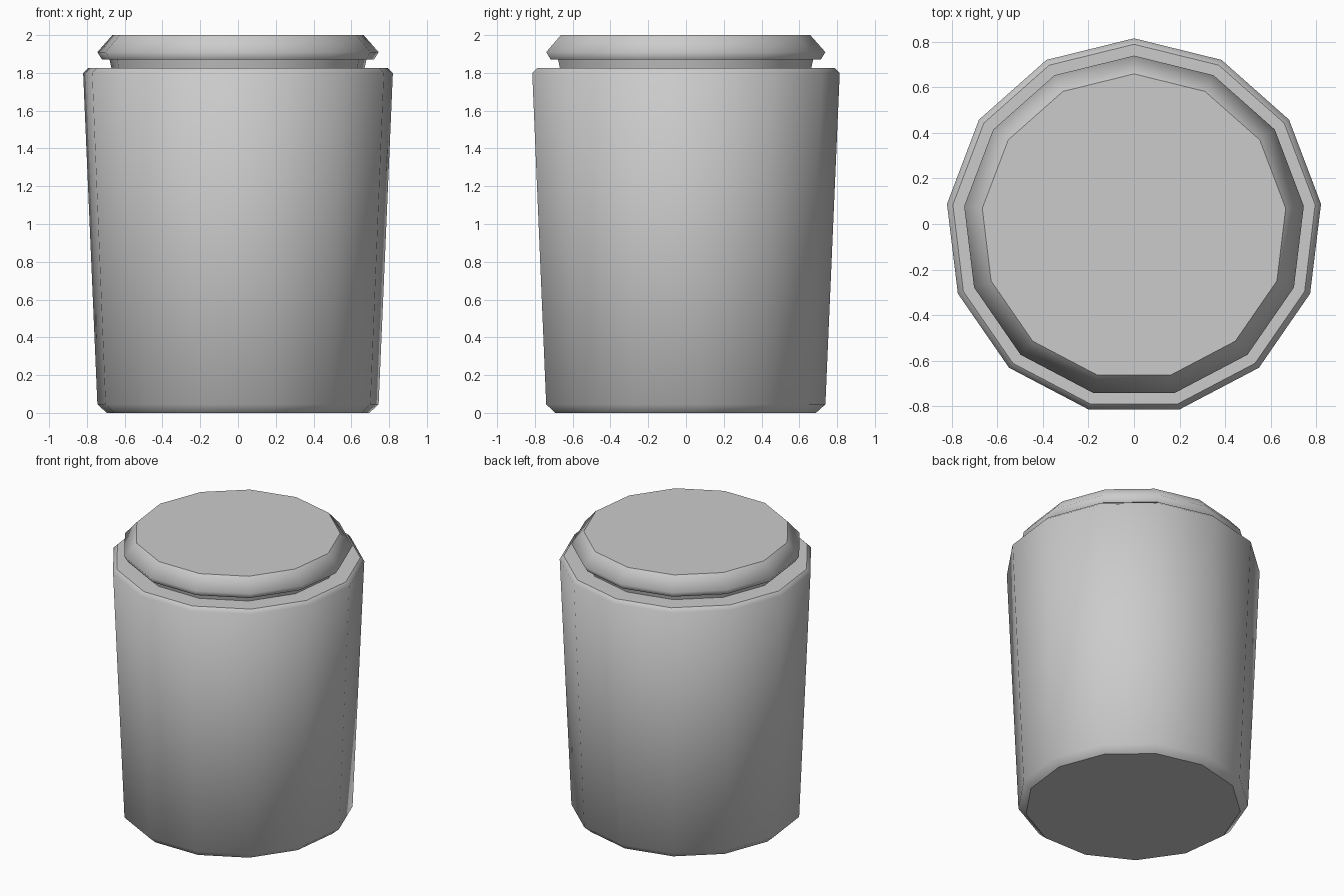
import bpy, bmesh, math

SIDES = 13
Y_SHIFT = -0.012  # centres the odd-sided outline on y

cube = bpy.data.objects.get("Cube")
if cube:
    bpy.data.objects.remove(cube, do_unlink=True)

grey = bpy.data.materials.new("light_grey")
grey.use_nodes = True
colour = (0.6, 0.6, 0.6, 1)
grey.diffuse_color = colour
grey.node_tree.nodes["Principled BSDF"].inputs["Base Color"].default_value = colour


def lathe(name, profile, cap_bottom=False, cap_top=False):
    """Spin (radius, height, is_sharp) rings into a smooth many-sided part."""
    bm = bmesh.new()
    rings = []
    for radius, height, _ in profile:
        ring = []
        for i in range(SIDES):
            a = math.pi / 2 + i * math.tau / SIDES
            ring.append(bm.verts.new((radius * math.cos(a),
                                      radius * math.sin(a) + Y_SHIFT, height)))
        rings.append(ring)
    for low, high in zip(rings, rings[1:]):
        for i in range(SIDES):
            j = (i + 1) % SIDES
            bm.faces.new((low[i], low[j], high[j], high[i]))
    if cap_bottom:
        bm.faces.new(rings[0][::-1])
    if cap_top:
        bm.faces.new(rings[-1])
    for face in bm.faces:
        face.smooth = True
    # Hard creases around the chosen rings
    for ring, (_, _, sharp) in zip(rings, profile):
        for i in range(SIDES):
            edge = bm.edges.get((ring[i], ring[(i + 1) % SIDES]))
            edge.smooth = not sharp
    mesh = bpy.data.meshes.new(name)
    bm.to_mesh(mesh)
    bm.free()
    mesh.materials.append(grey)
    obj = bpy.data.objects.new(name, mesh)
    bpy.context.collection.objects.link(obj)
    return obj


# Tapered container with chamfered base and rim, and a recessed neck
lathe("container", [
    (0.70, 0.0, True),
    (0.75, 0.045, False),
    (0.826, 1.80, False),
    (0.80, 1.825, True),
    (0.675, 1.825, True),
    (0.685, 1.87, True),
], cap_bottom=True)

# Lid with overhanging lip and sloped shoulder
lathe("lid", [
    (0.685, 1.87, True),
    (0.725, 1.87, True),
    (0.75, 1.91, False),
    (0.67, 2.0, True),
], cap_top=True)
